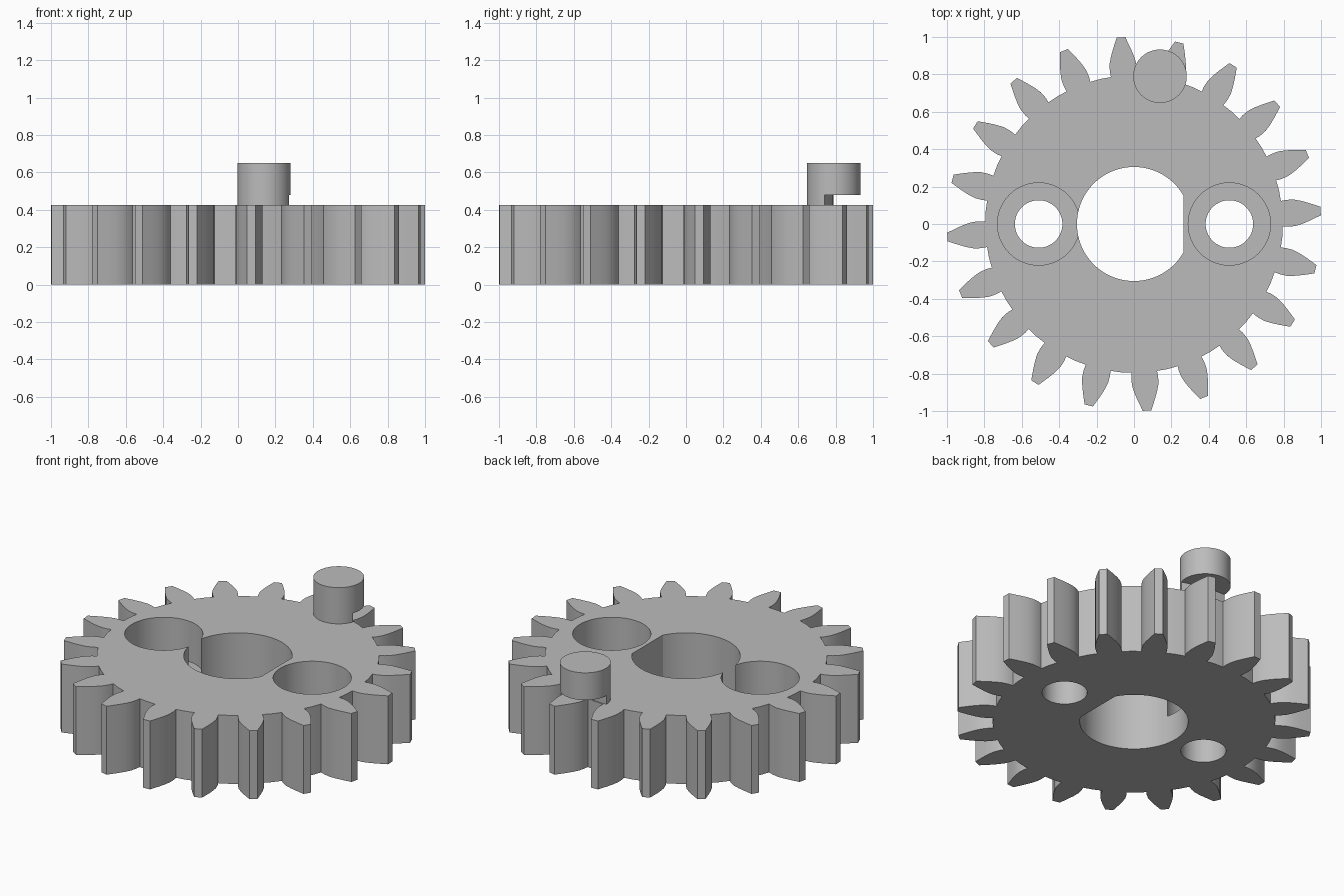
import bpy, bmesh
from math import sin, cos, pi, radians

cube = bpy.data.objects.get("Cube")
if cube:
    bpy.data.objects.remove(cube, do_unlink=True)

GREY = (0.5, 0.5, 0.5, 1)
grey = bpy.data.materials.new("grey plastic")
grey.use_nodes = True
grey.diffuse_color = GREY
grey.node_tree.nodes["Principled BSDF"].inputs["Base Color"].default_value = GREY

HEIGHT = 0.425
TEETH = 20
PHASE = radians(4)


def prism(name, outline, z0, z1):
    """Extrude a closed outline from z0 to z1."""
    bm = bmesh.new()
    base = bm.faces.new([bm.verts.new((x, y, z0)) for x, y in outline])
    top = bmesh.ops.extrude_face_region(bm, geom=[base])["geom"]
    verts = [v for v in top if isinstance(v, bmesh.types.BMVert)]
    bmesh.ops.translate(bm, verts=verts, vec=(0, 0, z1 - z0))
    bmesh.ops.recalc_face_normals(bm, faces=bm.faces)
    mesh = bpy.data.meshes.new(name)
    bm.to_mesh(mesh)
    bm.free()
    mesh.materials.append(grey)
    obj = bpy.data.objects.new(name, mesh)
    bpy.context.collection.objects.link(obj)
    return obj


def circle(r, cx=0, cy=0, n=96, max_x=9):
    """Circle outline, optionally clipped by a flat at max_x."""
    pts = [(cx + r * cos(2 * pi * i / n), cy + r * sin(2 * pi * i / n)) for i in range(n)]
    if max_x < r:
        y = (r * r - max_x * max_x) ** 0.5
        pts = [(max_x, y)] + [p for p in pts if p[0] < max_x] + [(max_x, -y)]
    return pts


def select_only(obj):
    bpy.ops.object.select_all(action='DESELECT')
    obj.select_set(True)
    bpy.context.view_layer.objects.active = obj


def combine(obj, cutter, operation):
    """Apply a boolean and discard the cutter."""
    mod = obj.modifiers.new("cut", 'BOOLEAN')
    mod.object, mod.operation, mod.solver = cutter, operation, 'EXACT'
    select_only(obj)
    bpy.ops.object.modifier_apply(modifier=mod.name)
    bpy.data.objects.remove(cutter, do_unlink=True)


# Tooth flank: distance along the tooth axis, half width
flank = [(0.792, 0.068), (0.82, 0.072), (0.86, 0.071), (0.90, 0.061),
         (0.94, 0.047), (0.97, 0.035), (1.0, 0.023)]
tooth = [(r, -w) for r, w in flank] + [(r, w) for r, w in reversed(flank)]

outline = []
for i in range(TEETH):
    a = PHASE + 2 * pi * i / TEETH
    outline += [(r * cos(a) - w * sin(a), r * sin(a) + w * cos(a)) for r, w in tooth]
    mid = a + pi / TEETH
    outline.append((0.796 * cos(mid), 0.796 * sin(mid)))
gear = prism("gear_wheel", outline, 0, HEIGHT)

# Centre bore with one flat side
combine(gear, prism("bore", circle(0.305, max_x=0.265), -0.1, 0.6), 'DIFFERENCE')

# Counterbored screw holes on both sides
for side in (-1, 1):
    combine(gear, prism("hole", circle(0.127, side * 0.51, n=64), -0.1, 0.6), 'DIFFERENCE')
    combine(gear, prism("recess", circle(0.22, side * 0.51), 0.175, 0.6), 'DIFFERENCE')

# Drive pin, overhanging a neck that stops at the root circle
pin_outline = circle(0.143, 0.139, 0.79, 64)
pin = prism("drive_pin", pin_outline, 0.48, 0.65)
neck = prism("pin_neck", pin_outline, HEIGHT, 0.48)
combine(neck, prism("root_disc", circle(0.788, n=160), 0.3, 0.6), 'INTERSECT')

for obj in (gear, pin, neck):
    select_only(obj)
    bpy.ops.object.shade_smooth_by_angle(angle=radians(28))
